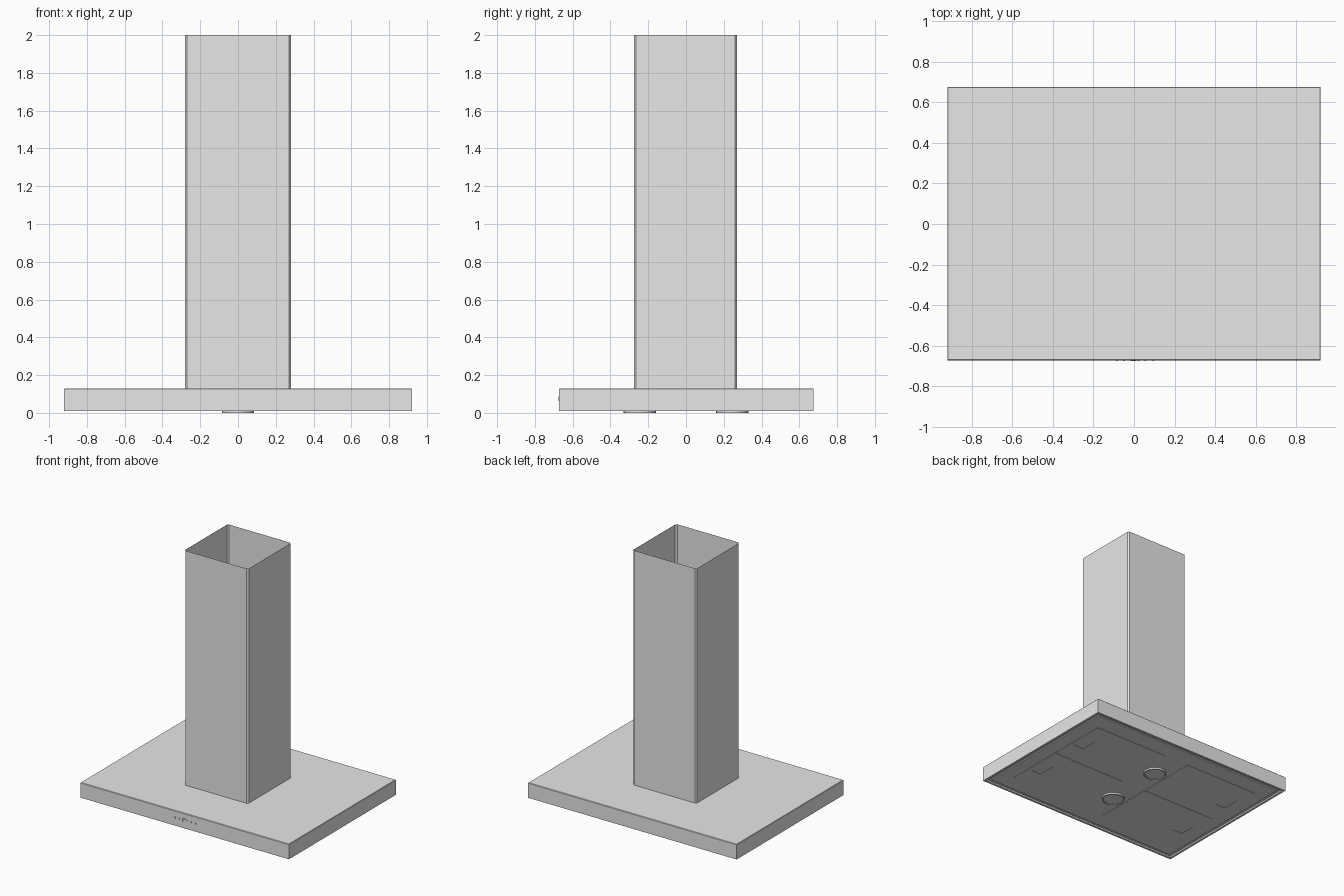
import bpy, bmesh
from mathutils import Matrix

cube = bpy.data.objects.get("Cube")
if cube:
    bpy.data.objects.remove(cube, do_unlink=True)

steel = bpy.data.materials.new("brushed_steel_grey")
steel.use_nodes = True
steel.diffuse_color = (0.8, 0.8, 0.8, 1)
steel.node_tree.nodes["Principled BSDF"].inputs["Base Color"].default_value = (0.8, 0.8, 0.8, 1)


def finish(name, bm, recalc=True):
    if recalc:
        bmesh.ops.recalc_face_normals(bm, faces=bm.faces[:])
    mesh = bpy.data.meshes.new(name)
    bm.to_mesh(mesh)
    bm.free()
    mesh.materials.append(steel)
    obj = bpy.data.objects.new(name, mesh)
    bpy.context.collection.objects.link(obj)
    return obj


def box_bm(x0, x1, y0, y1, z0, z1):
    bm = bmesh.new()
    mat = Matrix.Translation(((x0 + x1) / 2, (y0 + y1) / 2, (z0 + z1) / 2))
    bmesh.ops.create_cube(bm, size=1, matrix=mat @ Matrix.Diagonal((x1 - x0, y1 - y0, z1 - z0, 1)))
    return bm


def box(name, *dims):
    return finish(name, box_bm(*dims))


def inset_down_face(bm, width, rise):
    """Inset the downward face and sink it into the part."""
    bm.normal_update()
    face = min(bm.faces, key=lambda f: f.normal.z)
    bmesh.ops.inset_region(bm, faces=[face], thickness=width)
    face = bmesh.ops.extrude_discrete_faces(bm, faces=[face])["faces"][0]
    for v in face.verts:
        v.co.z += rise


# Canopy: flat slab with a softened top edge and a shallow recess underneath
bm = box_bm(-0.92, 0.92, -0.672, 0.676, 0.01, 0.13)
top_edges = [e for e in bm.edges if all(v.co.z > 0.12 for v in e.verts)]
bmesh.ops.bevel(bm, geom=top_edges, offset=0.004, segments=1, affect='EDGES')
inset_down_face(bm, 0.025, 0.012)
finish("canopy", bm)

# Inner bottom plate, leaving a narrow channel around it
box("bottom_plate", -0.875, 0.875, -0.628, 0.632, 0.014, 0.022)

# Chimney: open sheet-metal duct with chamfered corners
C = 0.011
X, Y0, Y1 = 0.28, -0.275, 0.27
outline = [(X - C, Y0), (X, Y0 + C), (X, Y1 - C), (X - C, Y1),
           (C - X, Y1), (-X, Y1 - C), (-X, Y0 + C), (C - X, Y0)]
bm = bmesh.new()
low = [bm.verts.new((x, y, 0.13)) for x, y in outline]
high = [bm.verts.new((x, y, 2.0)) for x, y in outline]
for i in range(len(outline)):
    j = (i + 1) % len(outline)
    bm.faces.new((low[i], low[j], high[j], high[i]))
finish("chimney", bm, recalc=False)


# Filters: four raised panels, each with a sunken handle pocket
def filter_panel(name, xs, ys):
    bm = bmesh.new()
    grid = [[bm.verts.new((x, y, 0.011)) for y in sorted(ys)] for x in sorted(xs)]
    for i in range(3):
        for j in range(3):
            f = bm.faces.new((grid[i][j], grid[i][j + 1], grid[i + 1][j + 1], grid[i + 1][j]))
            if i == j == 1:
                pocket = f
    rim = [e for e in bm.edges if e.is_boundary]
    skirt = bmesh.ops.extrude_edge_only(bm, edges=rim)["geom"]
    for v in (g for g in skirt if isinstance(g, bmesh.types.BMVert)):
        v.co.z = 0.015
    floor = bmesh.ops.extrude_discrete_faces(bm, faces=[pocket])["faces"][0]
    for v in floor.verts:
        v.co.z = 0.0135
    finish(name, bm)


for sx, side in ((1, "left"), (-1, "right")):
    for sy, end in ((1, "back"), (-1, "front")):
        filter_panel(f"filter_{side}_{end}",
                     [sx * x for x in (0.11, 0.65, 0.74, 0.77)],
                     [sy * y for y in (0.006, 0.18, 0.32, 0.495)])

# Lamps: two round fittings with a recessed lens
for y, end in ((-0.245, "front"), (0.245, "back")):
    bm = bmesh.new()
    bmesh.ops.create_cone(bm, cap_ends=True, segments=32, radius1=0.085, radius2=0.085,
                          depth=0.015, matrix=Matrix.Translation((0, y, 0.0075)))
    inset_down_face(bm, 0.01, 0.006)
    finish(f"lamp_{end}", bm)

# Front controls: small buttons either side of a bracket-shaped mark
for i, x in enumerate((-0.085, -0.05, 0.055, 0.095)):
    box(f"button_{i + 1}", x - 0.004, x + 0.004, -0.676, -0.671, 0.068, 0.08)
box("display_side", -0.018, -0.014, -0.676, -0.671, 0.062, 0.088)
box("display_top", -0.014, 0.012, -0.676, -0.671, 0.084, 0.088)
box("display_dot", 0.02, 0.026, -0.676, -0.671, 0.066, 0.078)
